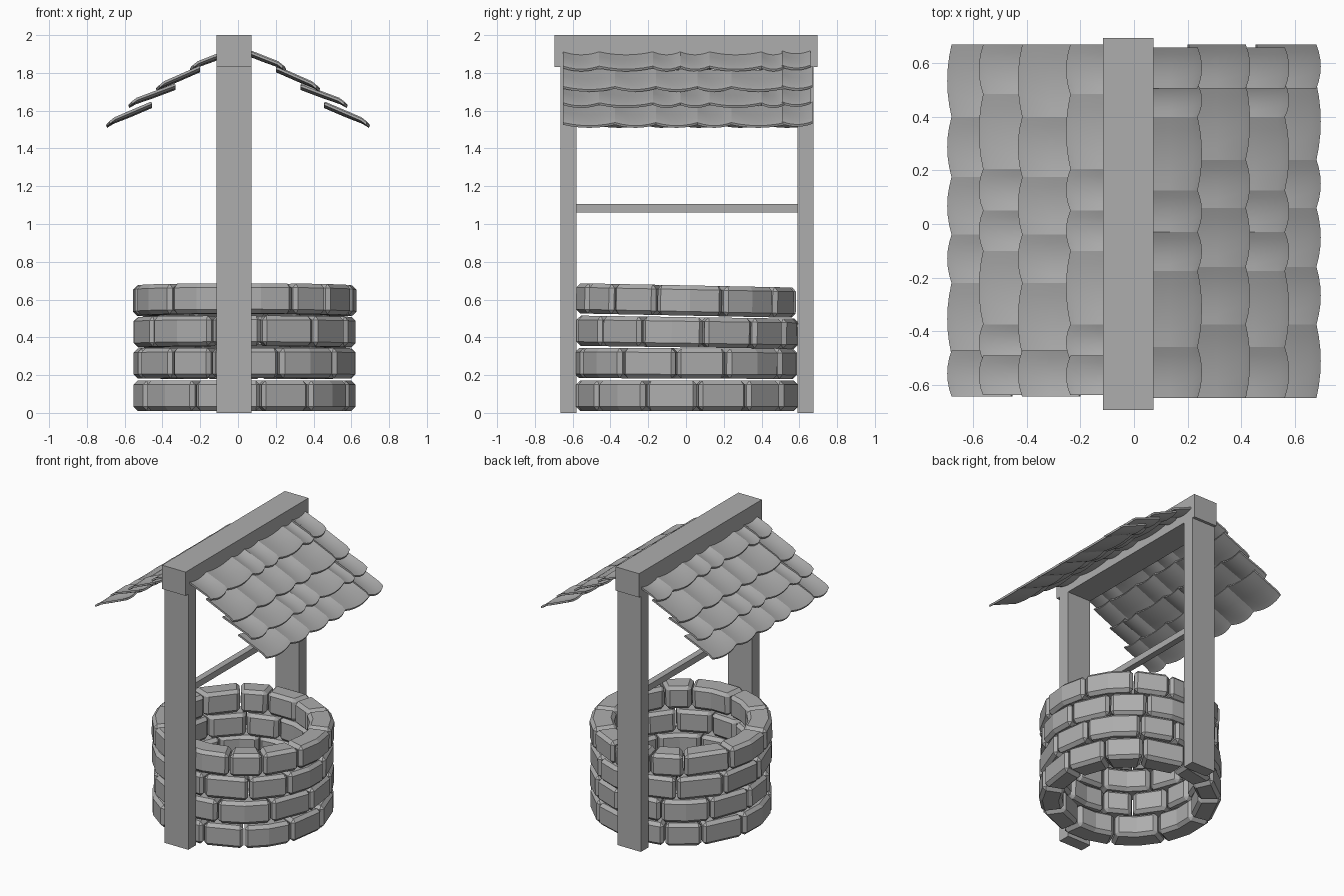
import bpy, bmesh, math, random
from mathutils import Matrix, Vector

random.seed(4)
if "Cube" in bpy.data.objects:
    bpy.data.objects.remove(bpy.data.objects["Cube"], do_unlink=True)

GREY = (0.42, 0.42, 0.42, 1)
grey = bpy.data.materials.new("medium_grey")
grey.use_nodes = True
grey.diffuse_color = GREY
grey.node_tree.nodes["Principled BSDF"].inputs["Base Color"].default_value = GREY


def finish(name, bm):
    bmesh.ops.recalc_face_normals(bm, faces=bm.faces)
    mesh = bpy.data.meshes.new(name)
    bm.to_mesh(mesh)
    bm.free()
    mesh.materials.append(grey)
    obj = bpy.data.objects.new(name, mesh)
    bpy.context.collection.objects.link(obj)
    return obj


def box(name, low, high):
    low, high = Vector(low), Vector(high)
    bm = bmesh.new()
    bmesh.ops.create_cube(bm, size=1, matrix=Matrix.Translation((low + high) / 2)
                          @ Matrix.Diagonal((*(high - low), 1)))
    return finish(name, bm)


# Timber frame
box("front_post", (-0.115, -0.665, 0), (0.072, -0.58, 1.84))
box("back_post", (-0.115, 0.59, 0), (0.072, 0.675, 1.84))
box("ridge_beam", (-0.115, -0.695, 1.83), (0.072, 0.695, 2))
box("cross_bar", (-0.045, -0.59, 1.06), (0, 0.6, 1.105))


# Stone wall: rings of curved, chamfered bricks
def add_brick(bm, start, end, inner, outer, height):
    steps = 2 if end - start > math.radians(31) else 1
    sections = []
    for i in range(steps + 1):
        a = start + (end - start) * i / steps
        sections.append([bm.verts.new((r * math.cos(a), r * math.sin(a), z))
                         for r, z in ((inner, -height / 2), (outer, -height / 2),
                                      (outer, height / 2), (inner, height / 2))])
    for a, b in zip(sections, sections[1:]):
        for k in range(4):
            bm.faces.new((a[k], a[(k + 1) % 4], b[(k + 1) % 4], b[k]))
    bm.faces.new(sections[0])
    bm.faces.new(sections[-1])


def brick_ring(name, z, tilt, turn):
    widths = [random.uniform(0.75, 1.25) for _ in range(12)]
    scale = 2 * math.pi / sum(widths)
    bm = bmesh.new()
    angle = turn
    for w in widths:
        add_brick(bm, angle + 0.008, angle + w * scale - 0.008,
                  0.44 + random.uniform(-0.008, 0.008), 0.593, 0.16)
        angle += w * scale
    bmesh.ops.recalc_face_normals(bm, faces=bm.faces)
    # Chamfer only true edges, not the shallow bends
    edges = [e for e in bm.edges if e.calc_face_angle(0) > 0.8]
    bmesh.ops.bevel(bm, geom=edges, offset=0.022, segments=1, affect='EDGES')
    bmesh.ops.transform(bm, verts=bm.verts, matrix=Matrix.Translation((0.035, 0.005, z))
                        @ Matrix.Rotation(tilt, 4, 'X'))
    finish(name, bm)


for i, (z, tilt) in enumerate([(0.091, 0), (0.262, -0.004), (0.427, -0.014), (0.595, -0.02)]):
    brick_ring("brick_ring_%d" % (i + 1), z, tilt, 0.1 + i * 0.27)


# Roof tiles: sagging plates with a rounded, drooping lower end
def add_tile(bm, side, y0, y1, top, bottom, lift):
    across = 6
    rows = []
    for v, reach, droop in ((0, 0, 0), (0.5, 0, 0), (0.88, 0.008, 0), (1, 0.016, 0.01)):
        row = []
        for i in range(across + 1):
            u = 2 * i / across - 1
            belly = 1 - u * u
            x = top[0] + (bottom[0] - top[0]) * v + reach * belly
            z = top[1] + (bottom[1] - top[1]) * v - 0.016 * belly - droop + lift
            row.append(Vector((side * x, (y0 + y1) / 2 + u * (y1 - y0) / 2, z)))
        rows.append(row)
    drop = Vector((-side * 0.005, 0, -0.012))
    upper = [[bm.verts.new(p) for p in r] for r in rows]
    lower = [[bm.verts.new(p + drop) for p in r] for r in rows]
    for sheet in (upper, lower):
        for a, b in zip(sheet, sheet[1:]):
            for i in range(across):
                bm.faces.new((a[i], a[i + 1], b[i + 1], b[i]))
    for k in (0, -1):
        for i in range(across):
            bm.faces.new((upper[k][i], upper[k][i + 1], lower[k][i + 1], lower[k][i]))
        for j in range(len(rows) - 1):
            bm.faces.new((upper[j][k], upper[j + 1][k], lower[j + 1][k], lower[j][k]))


# Each course: upper edge and lower edge as (x, z)
courses = [((0.03, 1.928), (0.238, 1.846)), ((0.205, 1.832), (0.418, 1.738)),
           ((0.335, 1.738), (0.564, 1.652)), ((0.46, 1.642), (0.682, 1.547))]
joints = {
    1: ((-0.65, -0.46, -0.175, -0.03, 0.125, 0.4, 0.525, 0.66),
        (-0.65, -0.375, -0.16, 0.06, 0.24, 0.525, 0.67)),
    -1: ((-0.64, -0.51, -0.375, -0.1, 0.05, 0.205, 0.485, 0.67),
         (-0.645, -0.49, -0.22, -0.04, 0.175, 0.4, 0.67)),
}
for side, label in ((1, "left"), (-1, "right")):
    for n, (top, bottom) in enumerate(courses):
        ys = joints[side][n % 2]
        bm = bmesh.new()
        for k, (y0, y1) in enumerate(zip(ys, ys[1:])):
            # The narrow end tile laps over its neighbour
            last = k == (len(ys) - 2 if side == 1 else 0)
            lap = 0.018 if last else 0
            add_tile(bm, side, y0 - lap * (side == 1), y1 + lap * (side == -1),
                     top, bottom, 0.006 if last else 0)
        obj = finish("%s_roof_tiles_%d" % (label, n + 1), bm)
        bpy.ops.object.select_all(action='DESELECT')
        obj.select_set(True)
        bpy.context.view_layer.objects.active = obj
        bpy.ops.object.shade_smooth_by_angle(angle=math.radians(35))
